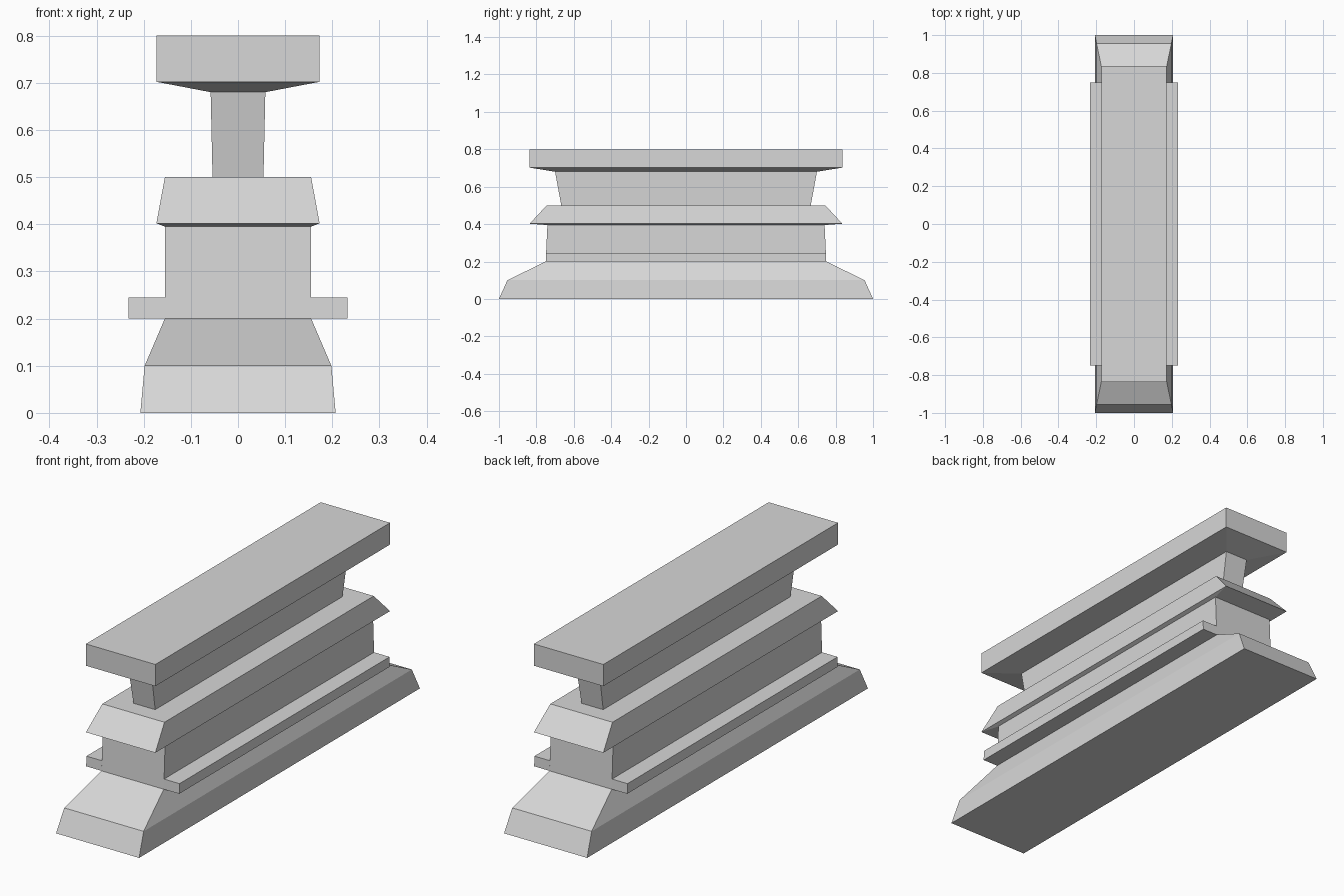
import bpy
import bmesh

cube = bpy.data.objects.get("Cube")
if cube:
    bpy.data.objects.remove(cube, do_unlink=True)

# Single light grey finish
grey = bpy.data.materials.new("light_grey")
grey.use_nodes = True
colour = (0.68, 0.68, 0.68, 1)
grey.diffuse_color = colour
grey.node_tree.nodes["Principled BSDF"].inputs["Base Color"].default_value = colour


def loft(name, sections, centre_x=0):
    """Closed solid through stacked rectangles: (half width, half length, height)."""
    bm = bmesh.new()
    rings = [[bm.verts.new((centre_x + sx * hx, sy * hy, z))
              for sx, sy in ((-1, -1), (1, -1), (1, 1), (-1, 1))]
             for hx, hy, z in sections]
    bm.faces.new(rings[0][::-1])
    bm.faces.new(rings[-1])
    for low, high in zip(rings, rings[1:]):
        for i in range(4):
            j = (i + 1) % 4
            bm.faces.new((low[i], low[j], high[j], high[i]))
    bmesh.ops.recalc_face_normals(bm, faces=bm.faces)
    mesh = bpy.data.meshes.new(name)
    bm.to_mesh(mesh)
    bm.free()
    mesh.materials.append(grey)
    obj = bpy.data.objects.new(name, mesh)
    bpy.context.collection.objects.link(obj)
    return obj


# Flared base, straight wall and overhanging sloped ledge
loft("base_and_wall", [
    (0.207, 1.0, 0), (0.198, 0.955, 0.1), (0.155, 0.75, 0.2),
    (0.155, 0.741, 0.395), (0.173, 0.836, 0.402), (0.155, 0.745, 0.5)])

# Narrow neck widening into the flat top slab
loft("neck_and_top_slab", [
    (0.054, 0.667, 0.5), (0.058, 0.70, 0.68),
    (0.173, 0.836, 0.702), (0.173, 0.836, 0.8)])

# Thin flange along each side of the wall
for side, label in ((1, "left"), (-1, "right")):
    loft(label + "_flange", [(0.0385, 0.75, 0.2), (0.0385, 0.748, 0.245)],
         side * 0.1935)
